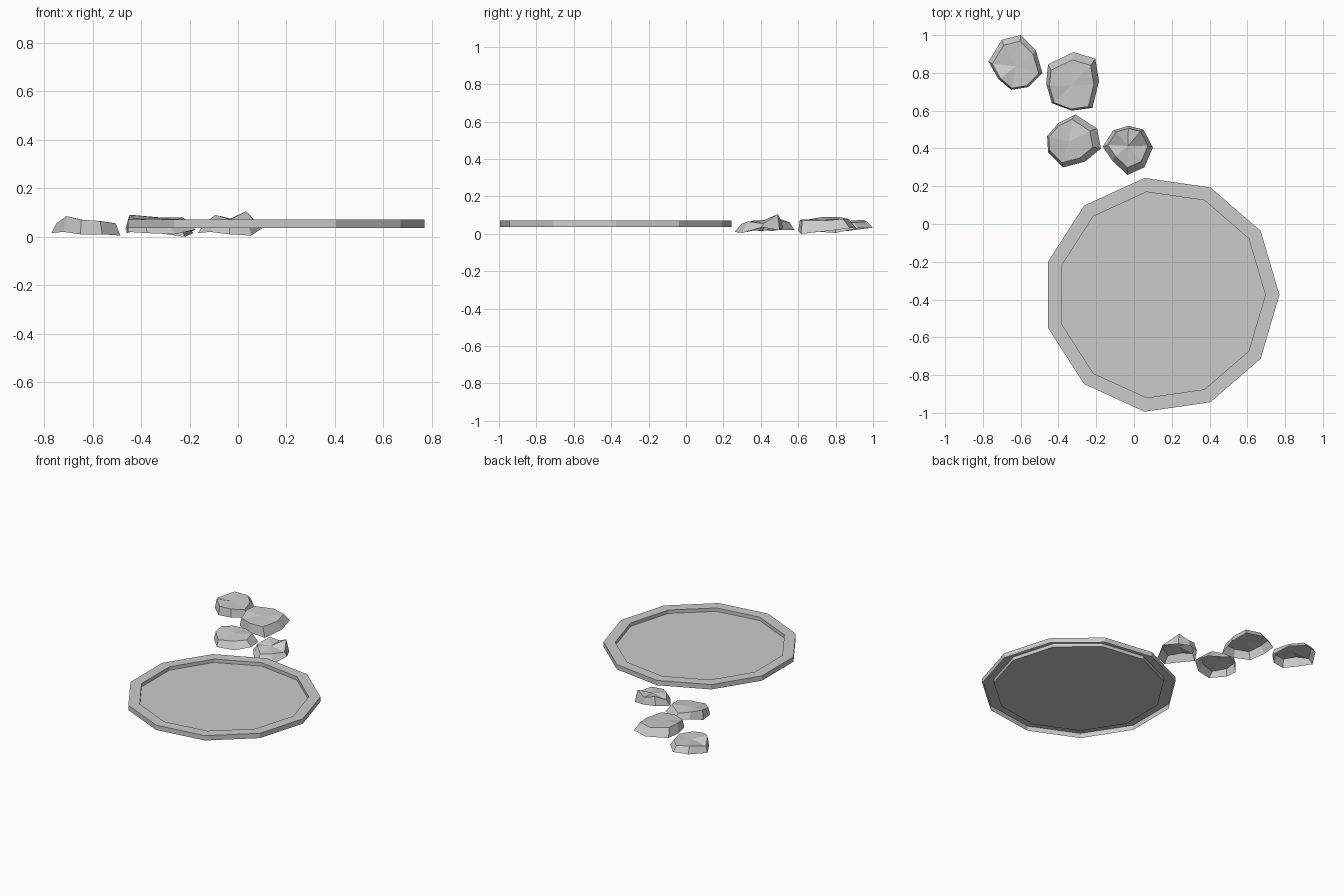
import bpy, math
from mathutils import Vector


def make_object(name, verts, faces):
    mesh = bpy.data.meshes.new(name)
    mesh.from_pydata(verts, [], faces)
    mesh.update()
    obj = bpy.data.objects.new(name, mesh)
    bpy.context.collection.objects.link(obj)
    return obj


def bands(rings, n):
    # Quad strips between consecutive rings of n vertices
    return [(r * n + i, r * n + (i + 1) % n, (r + 1) * n + (i + 1) % n, (r + 1) * n + i)
            for r in range(rings - 1) for i in range(n)]


# Round slab: 11 sides, raised rim, sunken floor, open underneath
SIDES = 11
CENTRE = (0.145, -0.375)
profile = [(0.625, 0.037), (0.625, 0.071), (0.55, 0.071), (0.55, 0.047)]
verts = [(CENTRE[0] + r * math.cos(2 * math.pi * i / SIDES),
          CENTRE[1] + r * math.sin(2 * math.pi * i / SIDES), z)
         for r, z in profile for i in range(SIDES)]
faces = bands(4, SIDES) + [tuple(range(3 * SIDES, 4 * SIDES))]
make_object("round_slab", verts, faces)


def stone(name, corners, shrink, shift):
    # corners run anticlockwise: x, y, bottom height, top height
    corners = corners[::-1]
    n = len(corners)
    mid = sum((Vector(c[:2]) for c in corners), Vector((0, 0))) / n
    lower = [c[:3] for c in corners]
    upper = []
    for x, y, _, zt in corners:
        p = mid + (Vector((x, y)) - mid) * shrink + Vector(shift)
        upper.append((p.x, p.y, zt))
    top = (mid.x + shift[0], mid.y + shift[1], sum(c[3] for c in corners) / n)
    fan = [(n + i, n + (i + 1) % n, 2 * n) for i in range(n)]
    make_object(name, lower + upper + [top], bands(2, n) + fan)


# Trail of four irregular stones, open underneath
stone("stone_far_left", [
    (-0.60, 1.00, .03, .065), (-0.52, 0.92, .03, .06), (-0.485, 0.80, .005, .055),
    (-0.56, 0.725, .01, .065), (-0.65, 0.71, .01, .07), (-0.72, 0.77, .02, .085),
    (-0.77, 0.86, .015, .055), (-0.70, 0.975, .03, .075)], 0.86, (0, -0.01))
stone("stone_far_right", [
    (-0.32, 0.91, .03, .08), (-0.205, 0.875, .03, .08), (-0.185, 0.755, .015, .07),
    (-0.22, 0.615, .0, .07), (-0.33, 0.60, .015, .075), (-0.435, 0.64, .02, .075),
    (-0.465, 0.745, .03, .09), (-0.455, 0.845, .03, .09)], 0.84, (-0.005, -0.015))
stone("stone_near_left", [
    (-0.31, 0.58, .02, .06), (-0.195, 0.505, .02, .075), (-0.175, 0.40, .03, .065),
    (-0.26, 0.33, .01, .06), (-0.375, 0.30, .015, .055), (-0.455, 0.38, .02, .07),
    (-0.46, 0.465, .015, .08), (-0.40, 0.535, .03, .075)], 0.82, (-0.015, 0))
stone("stone_near_right", [
    (-0.03, 0.52, .03, .075), (0.05, 0.50, .02, .105), (0.10, 0.405, .035, .055),
    (0.055, 0.30, .005, .065), (-0.035, 0.26, .01, .055), (-0.115, 0.335, .02, .07),
    (-0.165, 0.41, .015, .055), (-0.11, 0.495, .03, .09)], 0.80, (0, 0.01))
